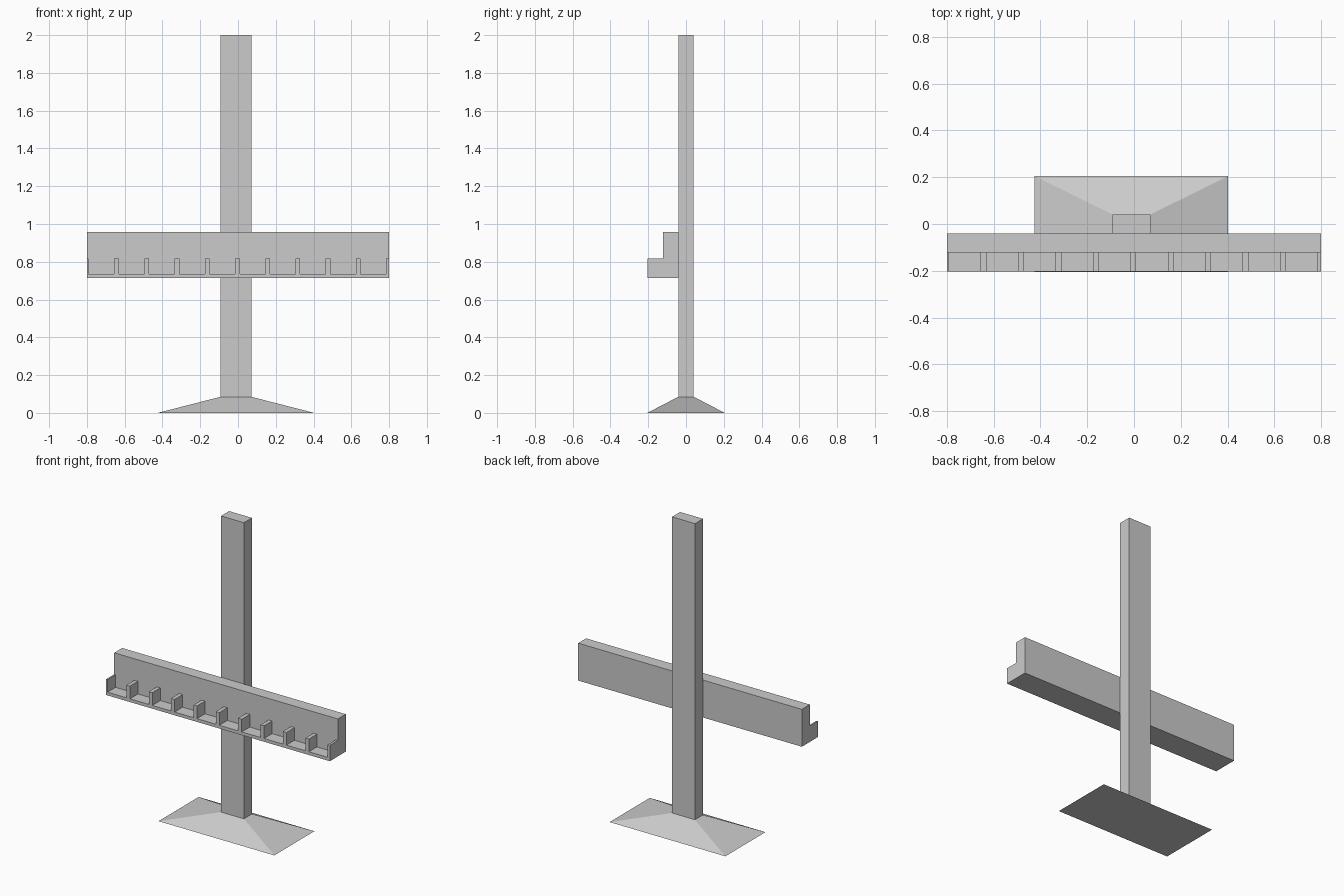
import bpy

if "Cube" in bpy.data.objects:
    bpy.data.objects.remove(bpy.data.objects["Cube"])

CX = -0.011              # post and base sit slightly left of the rack centre
PX, PY = 0.082, 0.041    # post half sizes
BASE_TOP = 0.085


def mesh_object(name, verts, faces):
    me = bpy.data.meshes.new(name)
    me.from_pydata(verts, [], faces)
    ob = bpy.data.objects.new(name, me)
    bpy.context.collection.objects.link(ob)
    return ob


def frustum(name, cx, bottom, top, z0, z1):
    """Four-sided block with separate half sizes at bottom and top."""
    corners = [(-1, -1), (1, -1), (1, 1), (-1, 1)]
    verts = [(cx + sx * hx, sy * hy, z)
             for (hx, hy), z in ((bottom, z0), (top, z1)) for sx, sy in corners]
    faces = [(3, 2, 1, 0), (4, 5, 6, 7)]
    faces += [(i, (i + 1) % 4, (i + 1) % 4 + 4, i + 4) for i in range(4)]
    return mesh_object(name, verts, faces)


def extrude_x(name, profile, x0, x1):
    """Extrude a counter-clockwise (y, z) profile along x."""
    n = len(profile)
    verts = [(x, y, z) for x in (x0, x1) for y, z in profile]
    faces = [tuple(reversed(range(n))), tuple(range(n, 2 * n))]
    faces += [(i, (i + 1) % n, (i + 1) % n + n, i + n) for i in range(n)]
    return mesh_object(name, verts, faces)


# Sloped foot and upright post
frustum("base", CX, (0.414, 0.205), (PX, PY), 0.0, BASE_TOP)
frustum("post", CX, (PX, PY), (PX, PY), BASE_TOP, 2.0)

# Rack: L-shaped back board with a thin shelf
FRONT, STEP, BACK = -0.204, -0.122, -0.041
Z0, FLOOR, RAIL, TOP = 0.715, 0.736, 0.818, 0.957
extrude_x("rack_board",
          [(FRONT, Z0), (BACK, Z0), (BACK, TOP), (STEP, TOP), (STEP, FLOOR), (FRONT, FLOOR)],
          -0.8, 0.8)

# Evenly spaced dividers, the end ones trimmed flush with the board
for i in range(11):
    x = -0.003 + (i - 5) * 0.16
    extrude_x(f"divider_{i + 1}",
              [(FRONT, FLOOR), (STEP, FLOOR), (STEP, RAIL), (FRONT, RAIL)],
              max(x - 0.0125, -0.8), min(x + 0.0125, 0.8))
